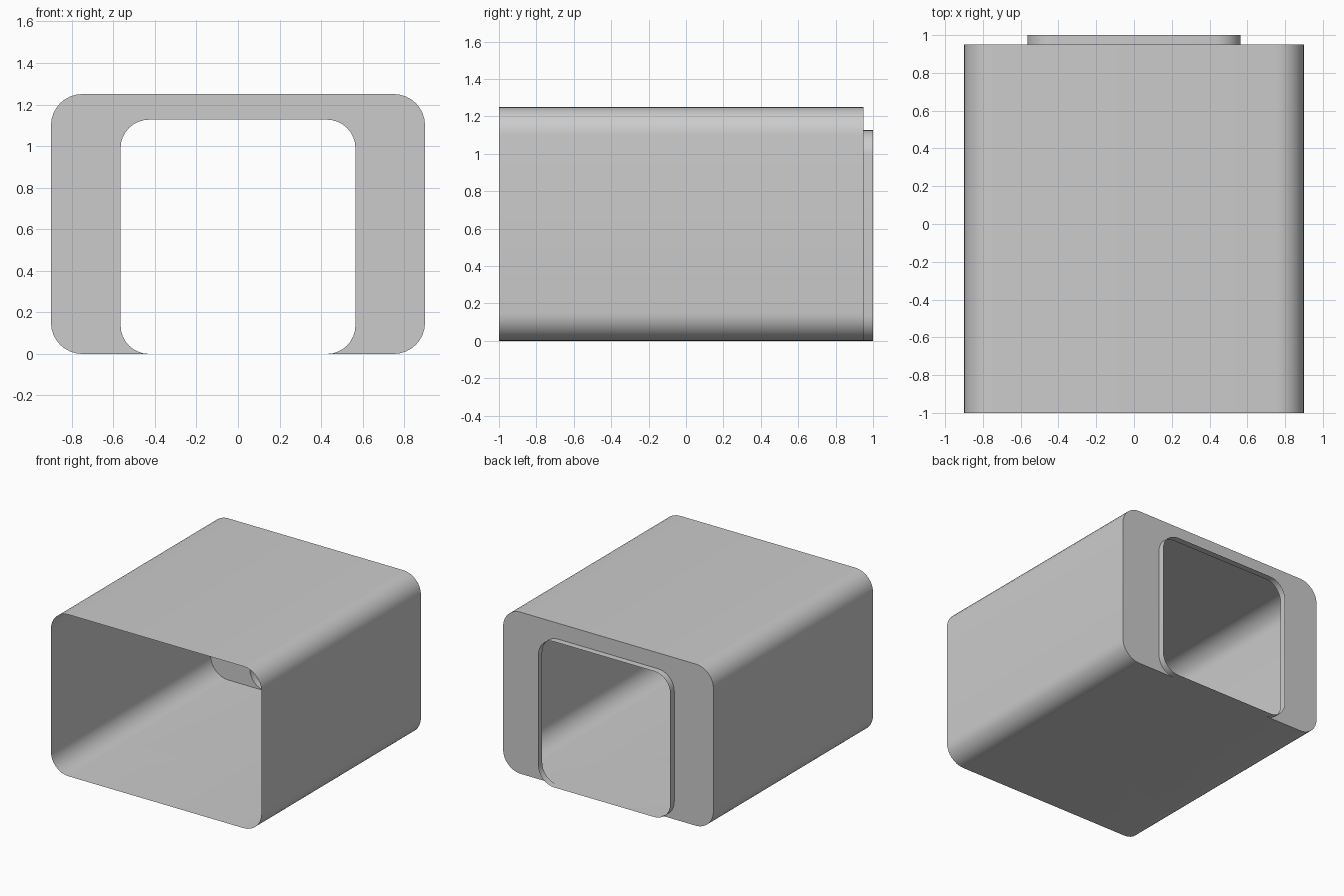
import bpy, bmesh

if "Cube" in bpy.data.objects:
    bpy.data.objects.remove(bpy.data.objects["Cube"])

RADIUS, SEGMENTS = 0.15, 8


def rounded_box(name, half_w, height, y0, y1, radius, round_back):
    """Box standing on z=0 with rounded lengthwise edges, optionally a rounded back."""
    bm = bmesh.new()
    bmesh.ops.create_cube(bm, size=1)
    for v in bm.verts:
        v.co.x *= 2 * half_w
        v.co.y = y1 if v.co.y > 0 else y0
        v.co.z = height if v.co.z > 0 else 0
    edges = []
    for e in bm.edges:
        ya, yb = (v.co.y for v in e.verts)
        if abs(ya - yb) > 1e-6 or (round_back and ya == y1):
            edges.append(e)
    bmesh.ops.bevel(bm, geom=edges, offset=radius, offset_type='OFFSET',
                    segments=SEGMENTS, profile=0.5, affect='EDGES')
    bmesh.ops.recalc_face_normals(bm, faces=bm.faces)
    me = bpy.data.meshes.new(name)
    bm.to_mesh(me)
    bm.free()
    ob = bpy.data.objects.new(name, me)
    bpy.context.collection.objects.link(ob)
    return ob


# Main sleeve with rounded rear, and the narrower rear collar
shell = rounded_box("shell", 0.9, 1.25, -1, 0.95, RADIUS, True)
collar = rounded_box("rear_collar", 0.565, 1.127, 0.6, 1, 0.137, False)

# Fuse both into one outer skin
mod = shell.modifiers.new("fuse", 'BOOLEAN')
mod.operation = 'UNION'
mod.solver = 'EXACT'
mod.object = collar
bpy.context.view_layer.objects.active = shell
shell.select_set(True)
bpy.ops.object.modifier_apply(modifier="fuse")
bpy.data.objects.remove(collar)

# Open the front mouth and the rear collar
bm = bmesh.new()
bm.from_mesh(shell.data)
caps = [f for f in bm.faces if all(abs(abs(v.co.y) - 1) < 1e-4 for v in f.verts)]
bmesh.ops.delete(bm, geom=caps, context='FACES')
bm.to_mesh(shell.data)
bm.free()

bpy.ops.object.shade_smooth_by_angle(angle=0.6)
